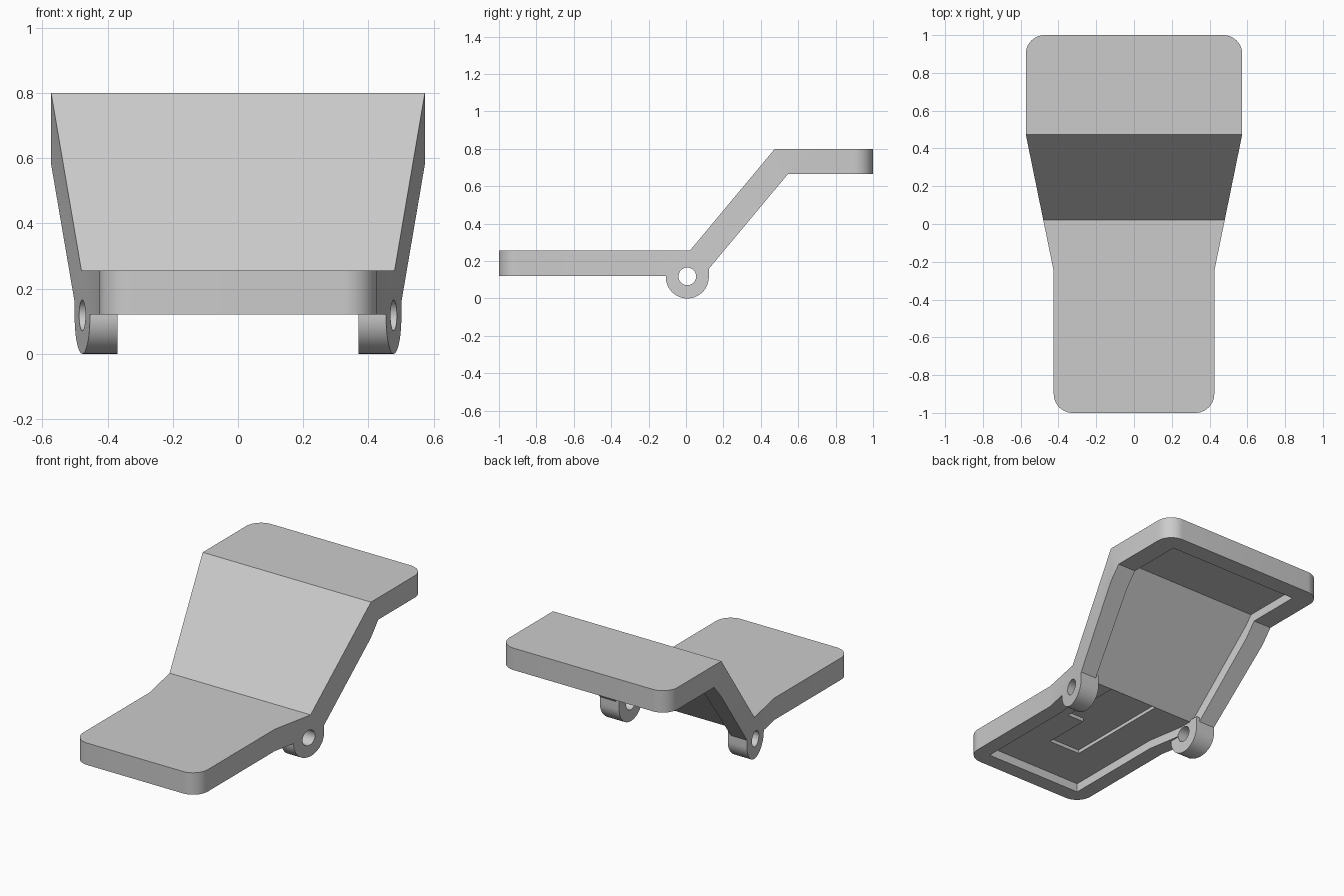
import bpy, bmesh, math
from mathutils import Vector

cube = bpy.data.objects.get("Cube")
if cube:
    bpy.data.objects.remove(cube, do_unlink=True)

grey = bpy.data.materials.new("plain_grey")
grey.use_nodes = True
grey.diffuse_color = (0.6, 0.6, 0.6, 1)
grey.node_tree.nodes["Principled BSDF"].inputs["Base Color"].default_value = grey.diffuse_color


def prism(name, points, low, high, axis):
    """Extrude a (y, z) outline along x, or an (x, y) outline along z."""
    bm = bmesh.new()
    place = (lambda p: (low, p[0], p[1])) if axis == "x" else (lambda p: (p[0], p[1], low))
    face = bm.faces.new([bm.verts.new(place(p)) for p in points])
    step = Vector((high - low, 0, 0)) if axis == "x" else Vector((0, 0, high - low))
    grown = bmesh.ops.extrude_face_region(bm, geom=[face])["geom"]
    bmesh.ops.translate(bm, vec=step, verts=[g for g in grown if isinstance(g, bmesh.types.BMVert)])
    bmesh.ops.recalc_face_normals(bm, faces=bm.faces)
    mesh = bpy.data.meshes.new(name)
    bm.to_mesh(mesh)
    bm.free()
    mesh.materials.append(grey)
    obj = bpy.data.objects.new(name, mesh)
    bpy.context.collection.objects.link(obj)
    return obj


def combine(target, tool, operation):
    """Apply a boolean and discard the tool."""
    mod = target.modifiers.new("cut", "BOOLEAN")
    mod.operation, mod.object, mod.solver = operation, tool, "EXACT"
    bpy.context.view_layer.objects.active = target
    bpy.ops.object.modifier_apply(modifier=mod.name)
    bpy.data.objects.remove(tool, do_unlink=True)


def arc(cx, cy, radius, start, end, steps):
    angles = [math.radians(start + (end - start) * i / steps) for i in range(steps + 1)]
    return [(cx + radius * math.cos(a), cy + radius * math.sin(a)) for a in angles]


def mirrored(half):
    return half + [(-x, y) for x, y in reversed(half)]


# Bent panel: lower plate, slope and upper plate
panel = prism("bent_panel", [(-1.2, .255), (.02, .255), (.475, .8), (1.2, .8),
                             (1.2, .665), (.545, .665), (.09, .12), (-1.2, .12)], -.7, .7, "x")

# Hollow underside, following the bend and the taper
hollow = prism("hollow", [(-1.2, .174), (.062, .174), (.517, .719), (1.2, .719),
                          (1.2, -.2), (-1.2, -.2)], -.65, .65, "x")
combine(hollow, prism("hollow_plan", mirrored([(.33, -.905), (.33, -.25), (.45, .475), (.45, .89)]),
                      -.5, 1, "z"), "INTERSECT")
combine(panel, hollow, "DIFFERENCE")

# Shallow stepped pocket in the lower plate
pocket = prism("pocket", [(-.11, -.63), (.105, -.63), (.105, -.33), (.22, -.33),
                          (.22, .06), (-.11, .06)], .13, .195, "z")
combine(panel, pocket, "DIFFERENCE")

# Hinge lugs on both sides
HUB_Y, HUB_Z, HUB_R = .007, .115, .115
lug = arc(HUB_Y, HUB_Z, HUB_R, 180, 360, 32) + [(HUB_Y + HUB_R, .185), (HUB_Y - HUB_R, .185)]
for side in (-1, 1):
    combine(panel, prism("hinge_lug", lug, side * .37, side * .69, "x"), "UNION")

# Trim everything to the tapered plan with rounded end corners
plan = mirrored(arc(.325, -.9, .1, -90, 0, 12) + [(.425, -.25), (.573, .475)]
                + arc(.473, .9, .1, 0, 90, 12))
combine(panel, prism("plan", plan, -.5, 1.5, "z"), "INTERSECT")

# Hinge pin hole
combine(panel, prism("pin_hole", arc(HUB_Y, .118, .047, 0, 352.5, 47), -.8, .8, "x"), "DIFFERENCE")

bpy.ops.object.select_all(action="DESELECT")
panel.select_set(True)
bpy.context.view_layer.objects.active = panel
bpy.ops.object.shade_smooth_by_angle(angle=math.radians(20))
